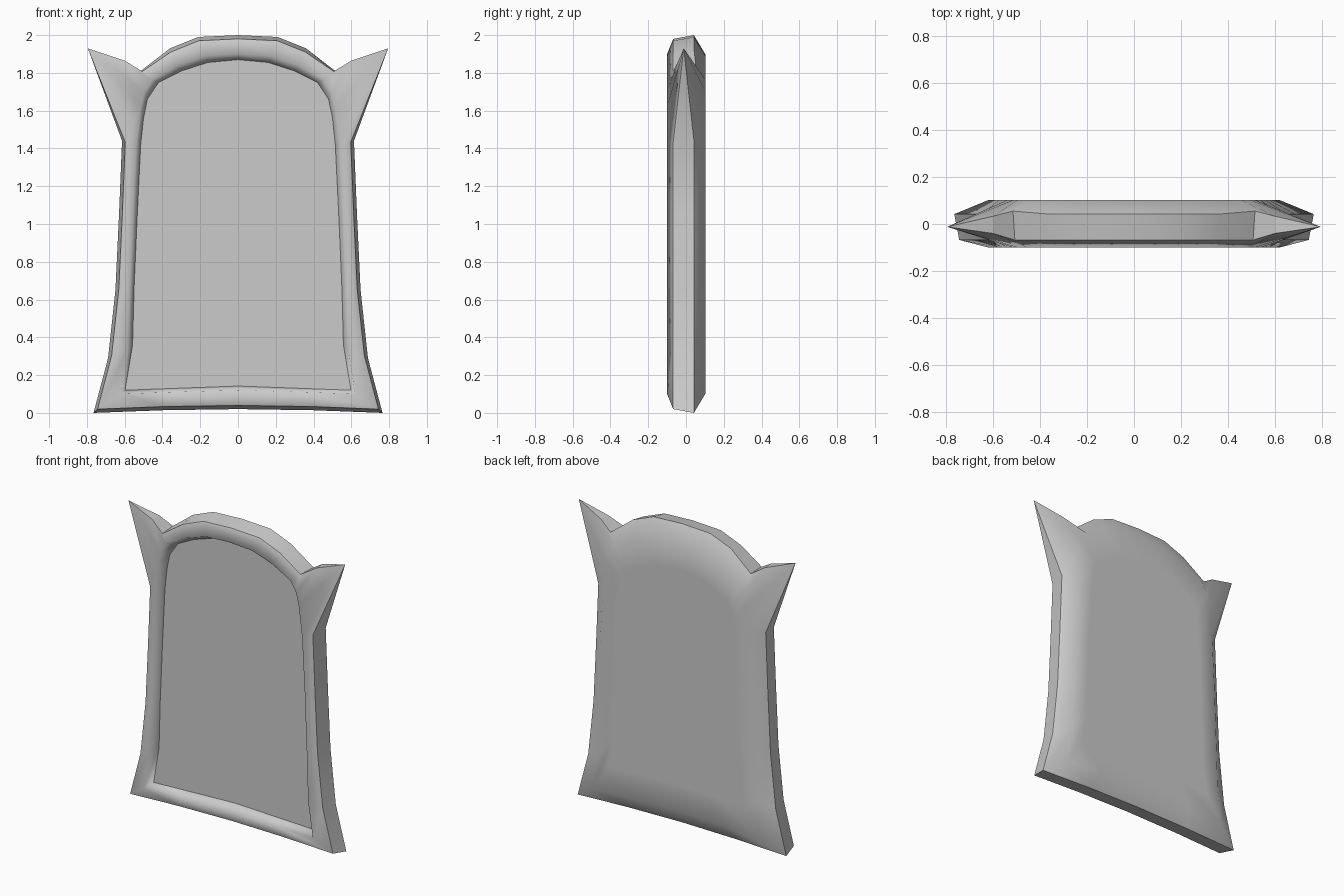
import bpy
import bmesh

cube = bpy.data.objects.get("Cube")
if cube:
    bpy.data.objects.remove(cube, do_unlink=True)

grey = bpy.data.materials.new("plain_grey")
grey.use_nodes = True
GREY = (0.6, 0.6, 0.6, 1.0)
grey.diffuse_color = GREY
grey.node_tree.nodes["Principled BSDF"].inputs["Base Color"].default_value = GREY

# Half profiles (x, z) from bottom centre, up the side, to top centre
outline = [(0, .02), (.4, .014), (.765, 0), (.688, .29), (.649, .65), (.63, 1.05),
           (.614, 1.44), (.795, 1.93), (.6, 1.865), (.515, 1.81), (.36, 1.93), (.21, 1.99), (0, 2)]
crest = [(0, .12), (.35, .11), (.62, .1), (.585, .33), (.575, .65), (.56, 1.05),
         (.54, 1.42), (.515, 1.62), (.495, 1.7), (.455, 1.765), (.32, 1.84), (.17, 1.89), (0, 1.9)]
inner = [(0, .142), (.33, .13), (.598, .12), (.558, .36), (.55, .66), (.533, 1.05),
         (.515, 1.42), (.5, 1.56), (.48, 1.66), (.42, 1.75), (.3, 1.81), (.16, 1.855), (0, 1.87)]
TIP, KINK, NOTCH = 7, 8, 9


def full(points):
    """Mirror a half profile into a closed loop."""
    return points + [(-x, z) for x, z in points[-2:0:-1]]


def ring(bm, points, depth, special=None):
    special = special or {}
    ys = [special.get(i, depth) for i in range(len(points))]
    ys += ys[-2:0:-1]
    return [bm.verts.new((x, y, z)) for (x, z), y in zip(full(points), ys)]


def bridge(bm, a, b):
    n = len(a)
    for i in range(n):
        j = (i + 1) % n
        bm.faces.new((a[i], a[j], b[j], b[i]))


def sharpen(bm, a, b):
    edge = bm.edges.get((a, b))
    if edge:
        edge.smooth = False


# Front outline is slightly smaller than the back one, except at the horns
front_outline = [(x * (.972 if z < 1.5 else .985), 1 + (z - 1) * .98) for x, z in outline]
for i in (TIP, KINK):
    front_outline[i] = outline[i]
front_outline[NOTCH] = (.507, 1.808)

# The flat middle of the back lies inside its rounded border
back_middle = [(x * .8, 1 + (z - 1) * .8) for x, z in crest]

bm = bmesh.new()
panel = ring(bm, inner, -.03)
front_crest = ring(bm, crest, -.1)
front_edge = ring(bm, front_outline, -.068, {TIP: -.012, KINK: -.04})
back_edge = ring(bm, outline, .042, {TIP: -.006, KINK: .033, NOTCH: .055})
back_border = ring(bm, crest, .102)
back_flat = ring(bm, back_middle, .102)

# Recessed panel, raised frame, rim with horns, and back
bm.faces.new(panel)
for a, b in ((panel, front_crest), (front_crest, front_edge), (front_edge, back_edge),
             (back_edge, back_border), (back_border, back_flat)):
    bridge(bm, a, b)
bm.faces.new(back_flat)

for face in bm.faces:
    face.smooth = True
for loop in (panel, front_edge, back_edge):
    for i, v in enumerate(loop):
        sharpen(bm, v, loop[i - 1])
total = len(front_edge)
for i in (2, TIP, KINK, NOTCH):
    for k in (i, total - i):
        sharpen(bm, front_edge[k], back_edge[k])

# Bring each horn tip to a single point
bmesh.ops.remove_doubles(bm, verts=bm.verts[:], dist=.008)
bmesh.ops.recalc_face_normals(bm, faces=bm.faces[:])

mesh = bpy.data.meshes.new("framed_panel")
bm.to_mesh(mesh)
bm.free()
mesh.materials.append(grey)
bpy.context.scene.collection.objects.link(bpy.data.objects.new("framed_panel", mesh))
